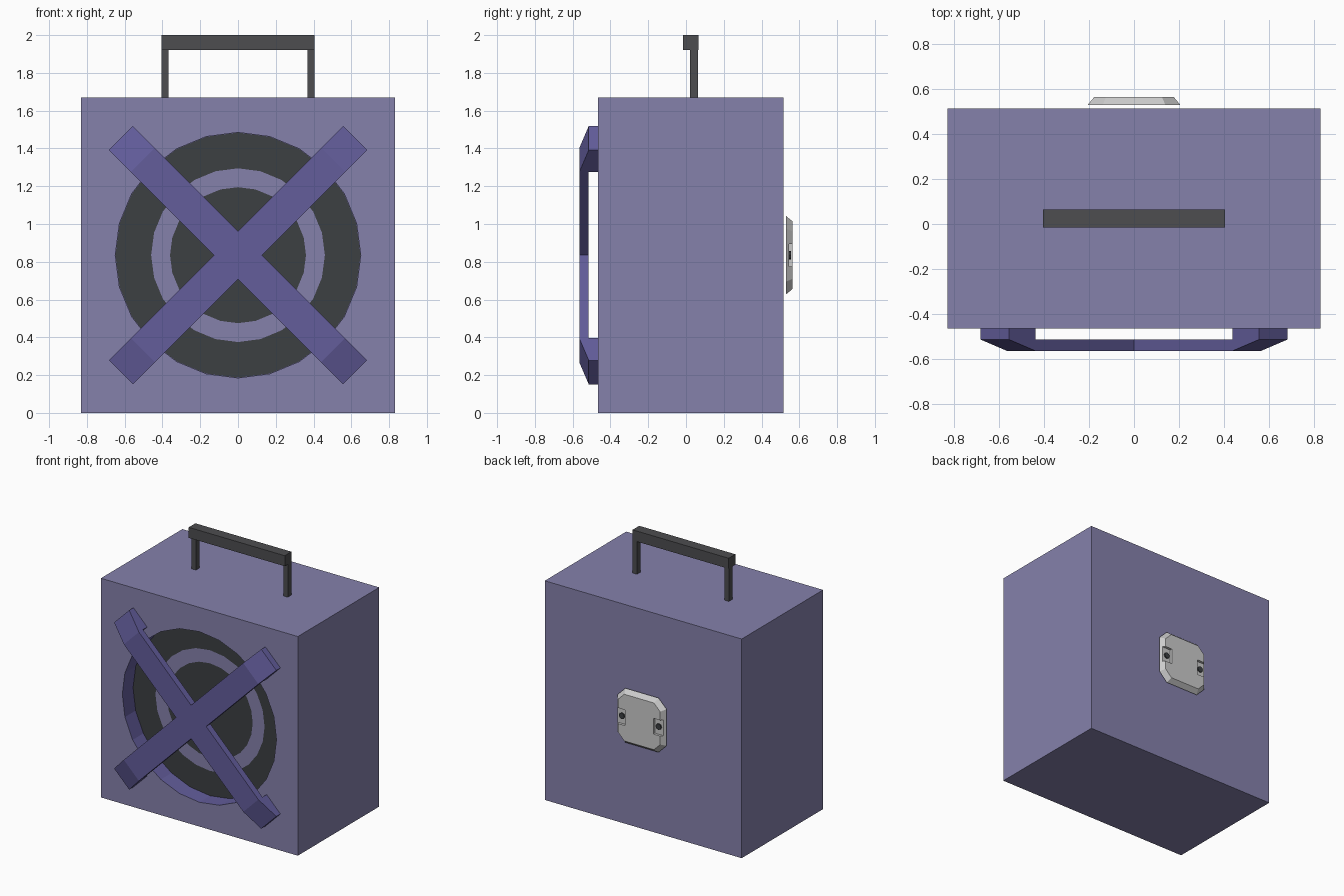
import bpy, bmesh, math
from mathutils import Matrix, Vector

if "Cube" in bpy.data.objects:
    bpy.data.objects.remove(bpy.data.objects["Cube"])

CZ = 0.835            # centre height of the speaker and rear plate
FRONT = -0.465        # front face of the cabinet


def material(name, r, g, b):
    m = bpy.data.materials.new(name)
    m.diffuse_color = (r, g, b, 1)
    m.use_nodes = True
    m.node_tree.nodes["Principled BSDF"].inputs["Base Color"].default_value = m.diffuse_color
    return m


PURPLE = material("cabinet_purple", 0.235, 0.22, 0.41)
VIOLET = material("cross_violet", 0.125, 0.11, 0.33)
BLACK = material("cone_black", 0.045, 0.05, 0.055)
CHARCOAL = material("handle_charcoal", 0.075, 0.075, 0.08)


def make(name, bm, *mats):
    bmesh.ops.remove_doubles(bm, verts=bm.verts, dist=1e-5)
    bmesh.ops.recalc_face_normals(bm, faces=bm.faces)
    me = bpy.data.meshes.new(name)
    bm.to_mesh(me)
    bm.free()
    for m in mats:
        me.materials.append(m)
    ob = bpy.data.objects.new(name, me)
    bpy.context.collection.objects.link(ob)
    return ob


def box(name, lo, hi, *mats):
    lo, hi = Vector(lo), Vector(hi)
    bm = bmesh.new()
    bmesh.ops.create_cube(bm, size=1, matrix=Matrix.Translation((lo + hi) / 2)
                          @ Matrix.Diagonal((*(hi - lo), 1)))
    return make(name, bm, *mats)


def cylinder(name, x, y0, y1, r, sides, *mats):
    bm = bmesh.new()
    bmesh.ops.create_cone(bm, cap_ends=True, segments=sides, radius1=r, radius2=r, depth=y1 - y0,
                          matrix=Matrix.Translation((x, (y0 + y1) / 2, CZ))
                          @ Matrix.Rotation(math.pi / 2, 4, 'X'))
    return make(name, bm, *mats)


def cut(target, cutter):
    mod = target.modifiers.new("cut", 'BOOLEAN')
    mod.object = cutter
    mod.operation = 'DIFFERENCE'
    mod.solver = 'EXACT'
    mod.material_mode = 'TRANSFER'
    cutter.hide_render = True
    cutter.hide_viewport = True


# Cabinet with a round recess in the front
cabinet = box("cabinet", (-0.83, FRONT, 0), (0.83, 0.515, 1.67), PURPLE)
cut(cabinet, cylinder("recess_cutter", 0, FRONT - 0.1, FRONT + 0.13, 0.65, 24, VIOLET))

# Concentric speaker rings on the recess floor
bm = bmesh.new()
N = 24
rings = [[bm.verts.new((r * math.sin(i * math.tau / N), FRONT + 0.128, CZ + r * math.cos(i * math.tau / N)))
          for i in range(N)] for r in (0.649, 0.46, 0.36)]
for k in range(2):
    for i in range(N):
        j = (i + 1) % N
        f = bm.faces.new((rings[k][i], rings[k][j], rings[k + 1][j], rings[k + 1][i]))
        f.material_index = k
bm.faces.new(rings[2]).material_index = 0
bm.normal_update()
if bm.faces[:][0].normal.y > 0:
    bmesh.ops.reverse_faces(bm, faces=bm.faces)
speaker = make("speaker_rings", bm, BLACK, PURPLE)
if speaker.data.polygons[0].normal.y > 0:
    speaker.data.flip_normals()

# Diagonal cross guard: four identical arms around a square hub
W = 0.09
arm = [(W, -0.515), (0.712, -0.515), (0.712, FRONT), (0.877, FRONT),
       (0.877, -0.515), (0.712, -0.565), (W, -0.565)]
bm = bmesh.new()
for q in range(4):
    rot = Matrix.Translation((0, 0, CZ)) @ Matrix.Rotation(math.radians(45 + 90 * q), 4, 'Y')
    a, b = [[bm.verts.new(rot @ Vector((d, y, s))) for d, y in arm] for s in (-W, W)]
    for i in range(6):
        bm.faces.new((a[i], a[i + 1], b[i + 1], b[i]))
    for s in (a, b):
        bm.faces.new((s[0], s[1], s[5], s[6]))
        bm.faces.new((s[1], s[2], s[3], s[4], s[5]))
rot = Matrix.Translation((0, 0, CZ)) @ Matrix.Rotation(math.radians(45), 4, 'Y')
for y in (-0.515, -0.565):
    bm.faces.new([bm.verts.new(rot @ Vector((sx * W, y, sz * W)))
                  for sx, sz in ((-1, -1), (1, -1), (1, 1), (-1, 1))])
make("cross_guard", bm, VIOLET)

# Carrying handle
box("handle_grip", (-0.405, -0.015, 1.92), (0.405, 0.065, 2.0), CHARCOAL)
for side, x in (("left", -0.387), ("right", 0.387)):
    box(f"handle_post_{side}", (x - 0.018, 0.021, 1.67), (x + 0.018, 0.063, 1.92), CHARCOAL)

# Rear plate: clipped-corner slab with sloped edges
bm = bmesh.new()
loops = []
for y, h, c in ((0.53, 0.207, 0.14), (0.565, 0.178, 0.125)):
    pts = [(c, h), (h, c), (h, -c), (c, -h), (-c, -h), (-h, -c), (-h, c), (-c, h)]
    loops.append([bm.verts.new((x, y, CZ + z)) for x, z in pts])
    bm.faces.new(loops[-1])
for i in range(8):
    j = (i + 1) % 8
    bm.faces.new((loops[0][i], loops[0][j], loops[1][j], loops[1][i]))
plate = make("rear_plate", bm)

# Screw notches in the plate sides, with dark screws
for side, s in (("left", -1), ("right", 1)):
    x0, x1 = sorted((s * 0.12, s * 0.3))
    cut(plate, box(f"notch_cutter_{side}", (x0, 0.546, CZ - 0.06), (x1, 0.6, CZ + 0.06)))
    cylinder(f"plate_screw_{side}", s * 0.155, 0.54, 0.555, 0.023, 8, BLACK)
